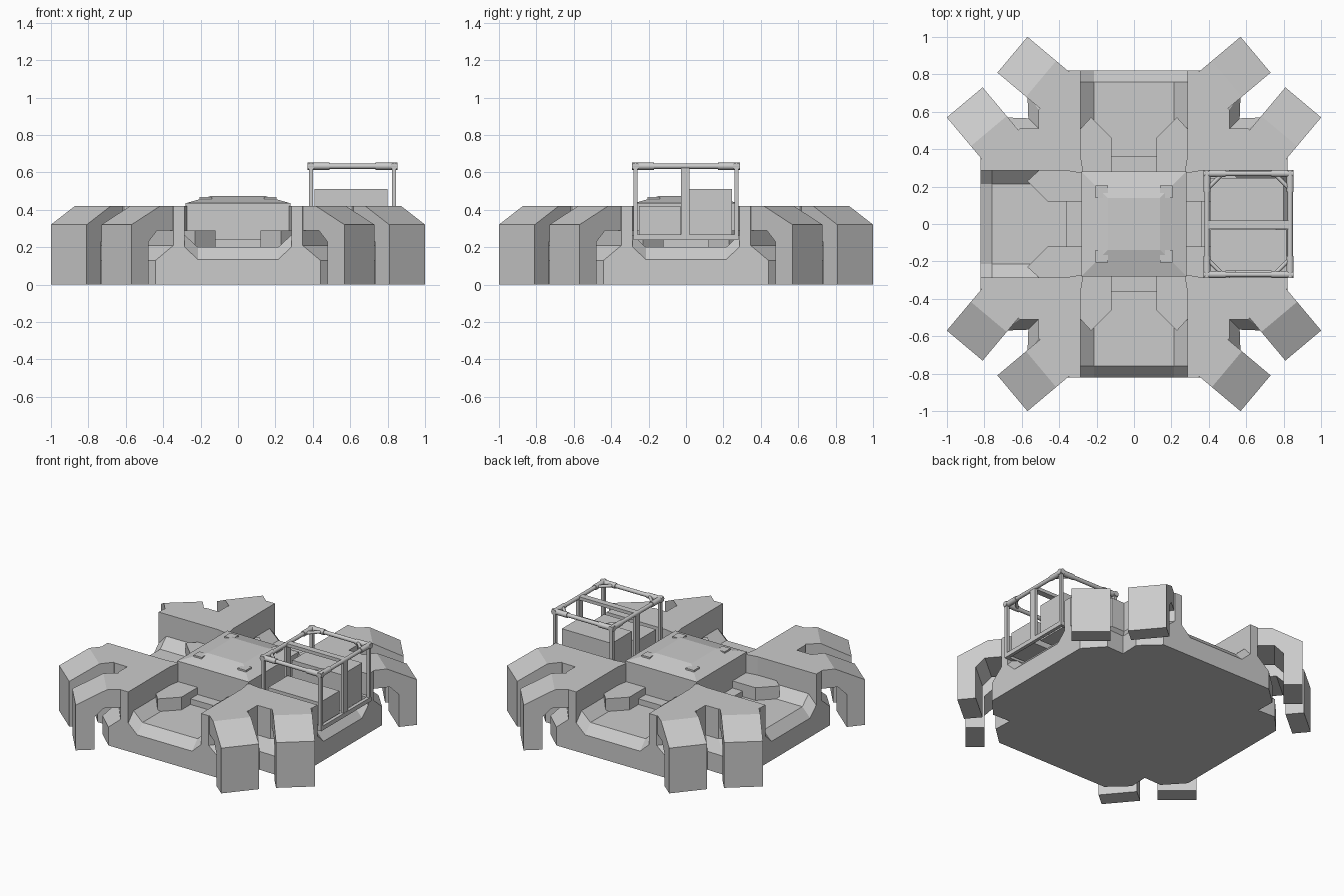
import bpy, bmesh
from math import cos, sin, radians, pi
from mathutils import Vector, Matrix

if "Cube" in bpy.data.objects:
    bpy.data.objects.remove(bpy.data.objects["Cube"])


def loft(name, rings, turn=0):
    """Closed solid through rings of equal point count, rotated by quarter turns."""
    bm = bmesh.new()
    m = Matrix.Rotation(turn * pi / 2, 3, 'Z')
    vs = [[bm.verts.new(m @ Vector(p)) for p in r] for r in rings]
    n = len(rings[0])
    for a, b in zip(vs, vs[1:]):
        for i in range(n):
            j = (i + 1) % n
            bm.faces.new((a[i], a[j], b[j], b[i]))
    bm.faces.new(vs[0])
    bm.faces.new(vs[-1])
    bmesh.ops.recalc_face_normals(bm, faces=bm.faces)
    me = bpy.data.meshes.new(name)
    bm.to_mesh(me)
    bm.free()
    ob = bpy.data.objects.new(name, me)
    bpy.context.collection.objects.link(ob)
    return ob


def at(pts, z):
    return [(x, y, z) for x, y in pts]


def prism(name, pts, z0, z1, turn=0):
    return loft(name, [at(pts, z0), at(pts, z1)], turn)


def box(name, x0, x1, y0, y1, z0, z1, turn=0):
    return prism(name, [(x0, y0), (x1, y0), (x1, y1), (x0, y1)], z0, z1, turn)


def tube(name, p, q, r, n=12):
    p, q = Vector(p), Vector(q)
    rot = (q - p).to_track_quat('Z', 'Y')
    ring = [rot @ Vector((r * cos(2 * pi * i / n), r * sin(2 * pi * i / n), 0)) for i in range(n)]
    ob = loft(name, [[p + v for v in ring], [q + v for v in ring]])
    for f in ob.data.polygons:
        f.use_smooth = len(f.vertices) == 4
    return ob


def square(h):
    return [(-h, -h), (h, -h), (h, h), (-h, h)]


def diagonal_plan(half):
    """Complete a corner outline by mirroring across the diagonal."""
    return [(.27, .27)] + half + [(y, x) for x, y in reversed(half) if x != y]


# Central hub with sloped cap
loft("hub", [at(square(.28), 0), at(square(.28), .435), at(square(.14), .475)])

for k in range(4):
    # Corner pier: wide foot, chamfer, narrower upper part
    low = diagonal_plan([(.285, .36), (.285, .82), (.44, .82), (.57, .70), (.565, .565)])
    high = diagonal_plan([(.285, .36), (.285, .82), (.345, .82), (.51, .61), (.51, .51)])
    loft("corner_pier", [at(low, 0), at(low, .13), at(high, .21), at(high, .42)], k)
    box("hub_corner_post", .14, .205, .14, .205, .4, .468, k)

    # Pair of bent legs per corner
    profile = [(0, 0), (0, .32), (-.2, .42), (-.33, .42), (-.33, .29), (-.18, .29), (-.12, .23), (-.12, 0)]
    a = radians(40)
    d, s = Vector((cos(a), sin(a))), Vector((-sin(a), cos(a)))
    end = Vector((.65, .905))
    rings = []
    for w in (-.125, .125):
        base = end + s * w
        rings.append([((base + d * u).x, (base + d * u).y, z) for u, z in profile])
    loft("leg", rings, k)
    loft("leg", [[(y, x, z) for x, y, z in r] for r in rings], k)

    # Bay floor with chamfered sides and sloping lip
    def section(y, lift):
        return [(x, y, z) for x, z in ((-.285, 0), (.285, 0), (.285, .2 + lift), (.215, .135 + lift),
                                       (-.215, .135 + lift), (-.285, .2 + lift))]
    loft("bay_floor", [section(.82, 0), section(.76, .065), section(.27, .065)], k)
    box("bay_step", -.12, .12, .275, .36, .19, .24, k)
    # Faceted blocks in the inner corners of the bay
    block = [(.12, .275), (.12, .46), (.23, .57), (.285, .51), (.285, .275)]
    prism("bay_block", block, .19, .29, k)
    prism("bay_block", [(-x, y) for x, y in block], .19, .29, k)

# Cage standing in the right bay
X0, X1, Y, ZT = .39, .835, .27, .633
for x in (X0, X1):
    for y in (-Y, Y):
        box("cage_post", x - .011, x + .011, y - .011, y + .011, .24, ZT)
    box("cage_middle_post", x - .01, x + .01, -.028, .02, .24, ZT)
    tube("cage_top_rail", (x, -Y, ZT), (x, Y, ZT), .014)
    box("cage_bottom_rail", x - .012, x + .012, -.28, .28, .238, .268)
for y in (-Y, Y):
    tube("cage_top_rail", (X0, y, ZT), (X1, y, ZT), .014)
    box("cage_bottom_rail", X0, X1, y - .012, y + .012, .238, .268)
box("cage_top_bar", X0, X1, -.026, .018, .62, .643)

# Padded corner sleeves and diagonal braces
for x, sx in ((X0, 1), (X1, -1)):
    for sy in (-1, 1):
        y = sy * Y
        tube("corner_sleeve", (x - sx * .018, y, ZT), (x + sx * .10, y, ZT), .019)
        tube("corner_sleeve", (x, y + sy * .018, ZT), (x, y - sy * .10, ZT), .019)
        tube("corner_brace", (x + sx * .085, y, ZT), (x, y - sy * .085, ZT), .011, 8)

# Two boxes carried in the cage
box("tall_crate", .41, .80, .02, .245, .25, .51)
box("low_crate", .41, .815, -.25, -.03, .25, .42)
